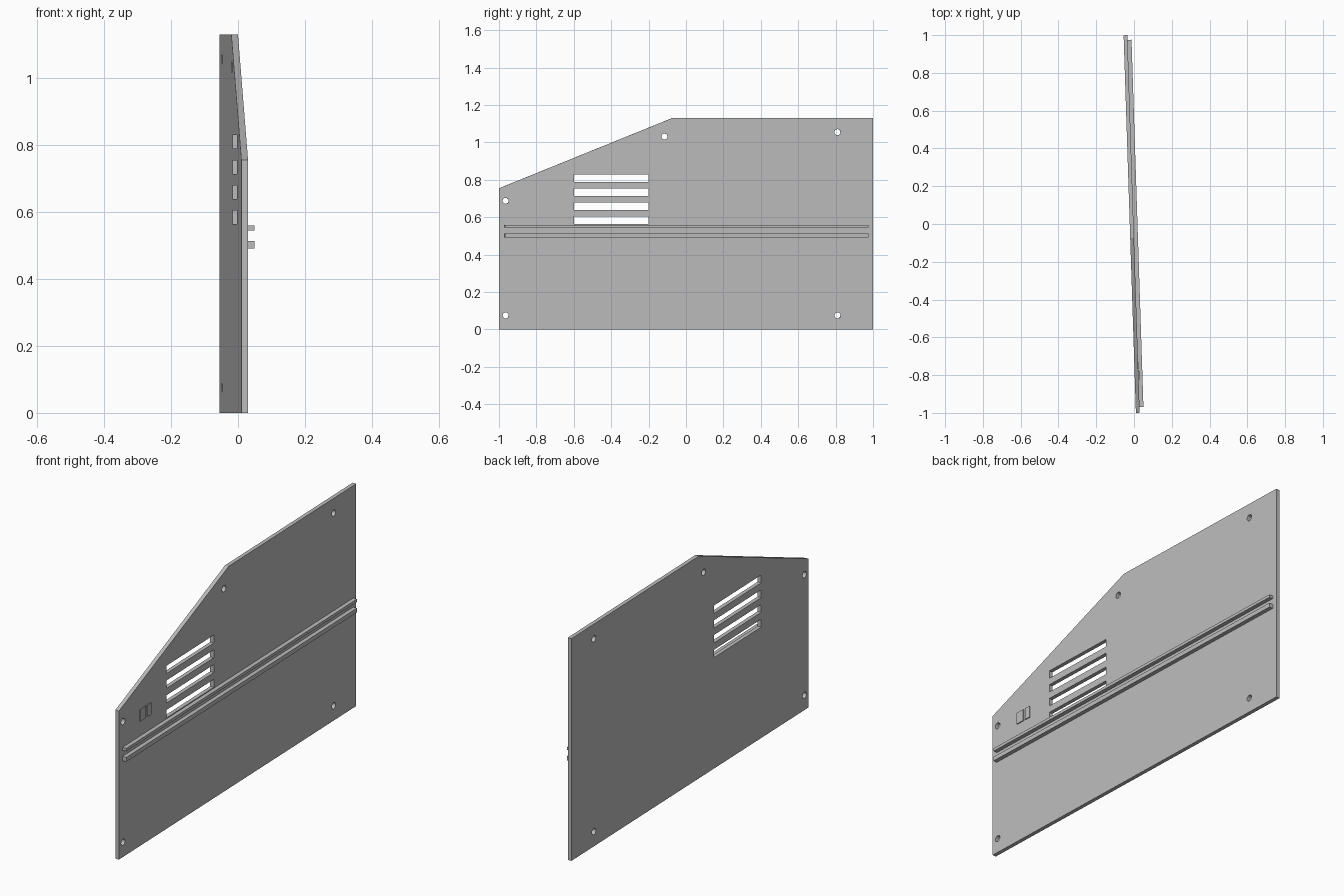
import bpy, math
from mathutils import Matrix

cube = bpy.data.objects.get("Cube")
if cube:
    bpy.data.objects.remove(cube, do_unlink=True)

THICK = 0.02
# Panel frame: local x runs along the panel, local y is up, local z points out of the rail side
FRAME = (Matrix.Translation((-0.0125, 0, 0))
         @ Matrix.Rotation(math.atan(0.0325), 4, 'Z')
         @ Matrix(((0, 0, 1, 0), (1, 0, 0, 0), (0, 1, 0, 0), (0, 0, 0, 1))))

grey = bpy.data.materials.new("panel grey")
grey.use_nodes = True
grey.diffuse_color = (0.5, 0.5, 0.5, 1)
grey.node_tree.nodes["Principled BSDF"].inputs["Base Color"].default_value = (0.5, 0.5, 0.5, 1)


def rect(x0, x1, y0, y1):
    return [(x0, y0), (x1, y0), (x1, y1), (x0, y1)]


def circle(x, y, r, n=24):
    return [(x + r * math.cos(2 * math.pi * i / n), y + r * math.sin(2 * math.pi * i / n))
            for i in range(n)]


def extruded(name, loops, low, high):
    """Solid from flat outlines (inner loops become holes), between two heights off the panel."""
    curve = bpy.data.curves.new(name, 'CURVE')
    curve.dimensions = '2D'
    curve.fill_mode = 'BOTH'
    curve.extrude = (high - low) / 2
    for loop in loops:
        spline = curve.splines.new('POLY')
        spline.points.add(len(loop) - 1)
        for point, (x, y) in zip(spline.points, loop):
            point.co = (x, y, 0, 1)
        spline.use_cyclic_u = True
    temp = bpy.data.objects.new(name + " outline", curve)
    bpy.context.scene.collection.objects.link(temp)
    graph = bpy.context.evaluated_depsgraph_get()
    mesh = bpy.data.meshes.new_from_object(temp.evaluated_get(graph))
    bpy.data.objects.remove(temp, do_unlink=True)
    mesh.transform(FRAME @ Matrix.Translation((0, 0, (low + high) / 2)))
    mesh.shade_flat()
    mesh.materials.clear()
    mesh.materials.append(grey)
    obj = bpy.data.objects.new(name, mesh)
    bpy.context.scene.collection.objects.link(obj)
    return obj


# Side panel with a sloped front corner, vent slots and screw holes
outline = [(-1, 0), (1, 0), (1, 1.13), (-0.075, 1.13), (-1, 0.755)]
slots = [rect(-0.6, -0.2, z, z + 0.04) for z in (0.564, 0.639, 0.714, 0.789)]
holes = [circle(x, z, 0.016) for x, z in
         ((-0.965, 0.075), (-0.965, 0.688), (-0.115, 1.032), (0.81, 1.055), (0.81, 0.075))]
extruded("side_panel", [outline] + slots + holes, -THICK / 2, THICK / 2)

# Two long guide rails
for name, low, high in (("lower_rail", 0.491, 0.513), ("upper_rail", 0.544, 0.559)):
    extruded(name, [rect(-0.97, 0.975, low, high)], THICK / 2 - 0.001, THICK / 2 + 0.021)

# Small thin raised pads near the front edge
for name, x0, x1 in (("front_pad", -0.825, -0.78), ("rear_pad", -0.765, -0.735)):
    extruded(name, [rect(x0, x1, 0.635, 0.695)], THICK / 2 - 0.001, THICK / 2 + 0.005)
